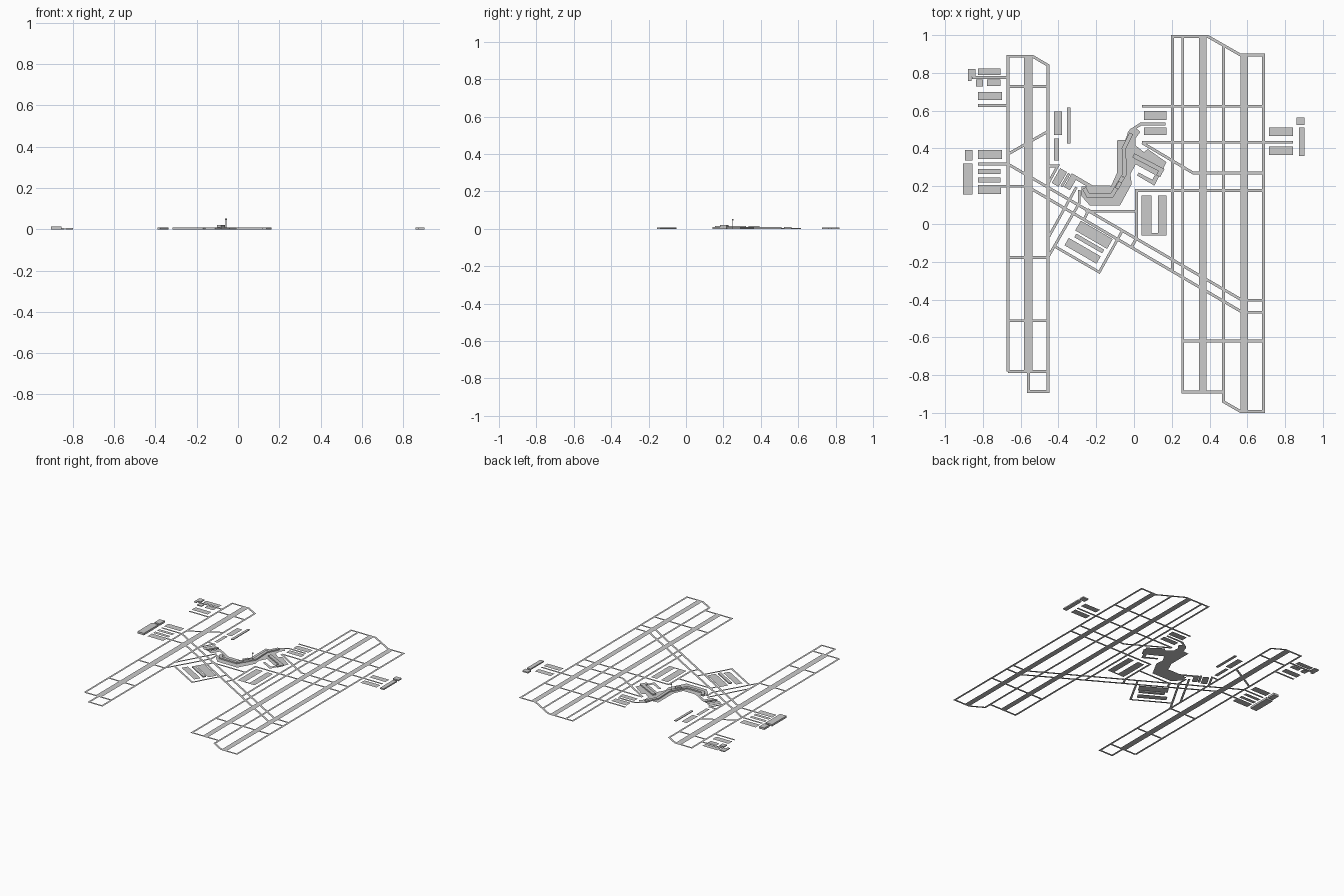
import bpy, bmesh, math
from mathutils import Vector

if "Cube" in bpy.data.objects:
    bpy.data.objects.remove(bpy.data.objects["Cube"])

# All plan coordinates below are in hundredths of a unit
S = 0.01
OFFSET = 0.3  # centres the plan on x = 0


def slab(name, loops, h=0.0):
    """Flat polygons at ground level, or prisms of height h."""
    bm = bmesh.new()
    for pts in loops:
        f = bm.faces.new([bm.verts.new(((x + OFFSET) * S, y * S, 0)) for x, y in pts])
        f.normal_update()
        if f.normal.z < 0:
            f.normal_flip()
        if h:
            base = bmesh.ops.extrude_face_region(bm, geom=[f], use_keep_orig=True)
            top = [v for v in base["geom"] if isinstance(v, bmesh.types.BMVert)]
            bmesh.ops.translate(bm, verts=top, vec=(0, 0, h))
    if h:
        bmesh.ops.recalc_face_normals(bm, faces=bm.faces[:])
    me = bpy.data.meshes.new(name)
    bm.to_mesh(me)
    bm.free()
    ob = bpy.data.objects.new(name, me)
    bpy.context.collection.objects.link(ob)
    return ob


def rect(x0, x1, y0, y1):
    return [(x0, y0), (x1, y0), (x1, y1), (x0, y1)]


def tilted(cx, cy, length, width, deg):
    a = math.radians(deg)
    u = Vector((math.cos(a), math.sin(a))) * length / 2
    v = Vector((-math.sin(a), math.cos(a))) * width / 2
    c = Vector((cx, cy))
    return [tuple(c + p) for p in (-u - v, u - v, u + v, -u + v)]


def ribbon(pts, w):
    """Mitred outline of a strip following a polyline."""
    P = [Vector(p) for p in pts]
    D = [(b - a).normalized() for a, b in zip(P, P[1:])]
    left, right = [], []
    for i, p in enumerate(P):
        d0, d1 = D[max(i - 1, 0)], D[min(i, len(D) - 1)]
        n0, n1 = Vector((-d0.y, d0.x)), Vector((-d1.y, d1.x))
        m = (n0 + n1).normalized()
        m *= w / 2 / max(m.dot(n0), 0.4)
        left.append(tuple(p + m))
        right.append(tuple(p - m))
    return left + right[::-1]


def roads(name, paths, w=1.5):
    slab(name, [ribbon(p, w) for p in paths])


# Runways
slab("runway_west", [rect(-58.5, -54, -78, 89)])
slab("runway_middle", [rect(34, 38, -89, 99.5)])
slab("runway_east", [rect(56, 60, -99, 89.5)])

# West taxiways
roads("west_taxiway_loop", [
    [(-67, -78), (-67, 88.8), (-54, 88.8), (-45.9, 84), (-45.9, -88.7), (-56.2, -88.7), (-56.2, -78)]])
roads("west_crossings", [[(-67, y), (-45.9, y)] for y in (72.8, -17.7, -51.2, -78)])
roads("west_links", [
    [(-67, 37), (-45.9, 49)], [(-83, 62.8), (-67, 62.8)], [(-86, 77.5), (-67, 77.5)]])

# Long diagonal taxiways with their ends
roads("diagonal_taxiways", [
    [(-83, 31.7), (-67, 31.7), (57, -40.4), (68.3, -40.4)],
    [(-83, 20), (-57, 20), (57, -46.7), (68.3, -46.7)]])

# East taxiways
roads("east_taxiway_loop", [
    [(20, -25), (20, 99.2), (39, 99.2), (56, 89.5), (68.3, 89.5), (68.3, -99.2),
     (56, -99.2), (47, -94), (47, 94.5)],
    [(25.5, 99.2), (25.5, -88.9), (47, -88.9)]])
roads("east_crossings", [
    [(4, 62.3), (68.3, 62.3)], [(4, 43.3), (84, 43.3)], [(25.5, -62), (68.3, -62)],
    [(4, 43), (31, 27), (68.3, 27)],
    [(68.3, 17.8), (1, 17.8), (1, -7.5), (-1.5, -12)]])

# Central taxiways round the aprons
roads("central_taxiways", [
    [(1, 6.8), (-26, 6.8)],
    [(-45.9, -17.7), (-29.3, 11), (-29.3, 18)],
    [(-45.3, -6.5), (-30.8, 19.5)],
    [(-42, -12), (-18.7, -25.5), (-6.7, -4)],
    [(-45.9, 30.7), (-40.7, 30.7), (-46, 21)],
    [(-24, 8), (-27, 2)]], 1.4)
roads("north_concourse_drive", [
    [(16.3, 53), (3.5, 53), (-2, 49.5), (-4.3, 44)]], 1.6)

# Flat hangar and parking pads
slab("northwest_pads", [
    rect(-83, -71, 78.8, 82.3), rect(-78, -71, 73, 76.5), rect(-83, -70.3, 65.6, 70)])
slab("west_pads", [
    rect(-83, -70.3, 34.4, 39.3), rect(-83, -71, 26.4, 29), rect(-83, -71, 22, 24.6),
    rect(-83, -70.7, 15.8, 19.6)])
slab("inner_west_pads", [rect(-42.6, -38.4, 47, 59.5), rect(-42.6, -40, 33.7, 45.3)])
slab("east_pads", [rect(71.2, 83.8, 46.7, 51), rect(71.2, 83.8, 36.5, 41)])
slab("north_pads", [rect(5, 17, 55, 59.7), rect(5, 17, 47, 51)])

# U shaped south-east apron
slab("southeast_apron", [[(3.6, 15), (9, 15), (9, -4.8), (12.3, -4.8), (12.3, 15),
                          (17, 15), (17, -6), (3.6, -6)]])

# Tilted south apron: two bands with a building between
slab("south_apron", [
    tilted(-21.5, -5.7, 19.5, 6, -30), tilted(-27.5, -14.2, 19.5, 4.5, -30)])
slab("south_concourse", [tilted(-24, -10.3, 17, 2.2, -30)], 0.008)

# Terminal apron
slab("terminal_apron", [[
    (-9.3, 44.3), (-4.5, 44.6), (-3.5, 49), (0.5, 51), (3, 48.7), (0.6, 45.5), (0.6, 41.5),
    (5, 38), (7, 39.7), (16.9, 32.7), (10.5, 20.3), (1.3, 25.7), (2.2, 27.2), (9.4, 23.4),
    (10.8, 26), (0.6, 31.6), (-2.2, 26.5), (-1.5, 21.2), (-7.7, 9.8), (-23.7, 9.8), (-28.5, 15.2),
    (-28, 19.8), (-12.6, 19.8), (-9.3, 27)]])
slab("west_fingers", [tilted(-39.8, 24.6, 9, 4.2, 60), tilted(-33.8, 22.2, 8, 3.6, 60)])
slab("terminal_ramp", [ribbon([(-33.7, 26), (-22.2, 19.3), (-12.7, 19.3)], 2)])

# Raised terminal and its concourses
slab("terminal_building", [
    ribbon([(-26.7, 19), (-24.7, 15.2), (-12, 15.2), (-5.2, 26.5), (-5.7, 40), (-1.7, 48)], 2.2)], 0.009)
slab("east_concourse", [ribbon([(-0.7, 36.3), (14.2, 28.6), (12.5, 25.4)], 2.4)], 0.009)
slab("west_concourse", [tilted(-36.6, 23.3, 8, 1.4, 60)], 0.008)
slab("terminal_hall", [tilted(-8.5, 20.5, 4, 2, 60)], 0.02)

# Control tower
for name, r, z0, z1 in (("tower_shaft", 0.002, 0, 0.044), ("tower_cab", 0.004, 0.044, 0.053)):
    bpy.ops.mesh.primitive_cylinder_add(vertices=8, radius=r, depth=z1 - z0,
                                        location=(-0.058, 0.25, (z0 + z1) / 2))
    bpy.context.object.name = name

# Outlying raised buildings
slab("cargo_buildings", [rect(-90.9, -85.8, 15.6, 32), rect(-89.9, -85.8, 33.5, 39.3)], 0.014)
slab("northwest_buildings", [
    [(-88.2, 82.1), (-84.3, 82.1), (-84.3, 77.8), (-86.3, 77.8), (-86.3, 75.8), (-88.2, 75.8)],
    rect(-83.9, -80.2, 72.8, 76.4)], 0.006)
slab("east_buildings", [rect(85.6, 90, 52.5, 56.3), rect(87.1, 90, 36, 51)], 0.009)
slab("inner_west_building", [rect(-35.8, -34, 42.5, 61.6)], 0.005)
